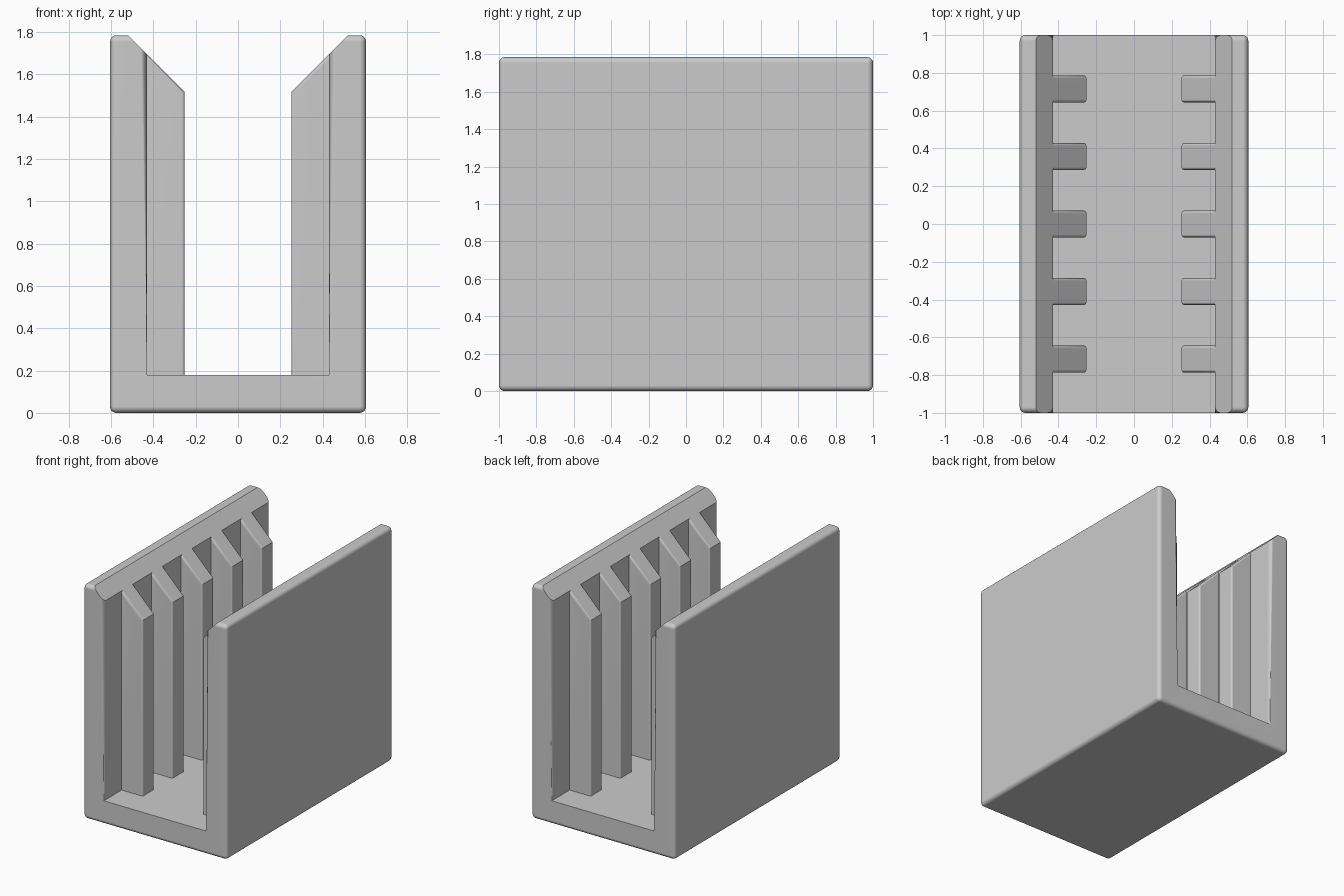
import bpy, bmesh, math
from mathutils import Vector

cube = bpy.data.objects.get("Cube")
if cube:
    bpy.data.objects.remove(cube, do_unlink=True)

# Main sizes
OUT, IN, TOP, FLOOR, HALF_LEN = 0.605, 0.43, 1.785, 0.18, 1.0
SLOPE_X = 0.52            # where the 45 degree lead-in meets the rim
RIB_TIP, RIB_W, RIB_STEP = 0.252, 0.142, 0.3575

grey = bpy.data.materials.new("plain grey")
grey.use_nodes = True
colour = (0.6, 0.6, 0.6, 1)
grey.diffuse_color = colour
grey.node_tree.nodes["Principled BSDF"].inputs["Base Color"].default_value = colour


def extrude_profile(bm, points, y0, y1):
    """Extrude an x-z outline along y; returns the new edges."""
    face = bm.faces.new([bm.verts.new((x, y0, z)) for x, z in points])
    moved = bmesh.ops.extrude_face_region(bm, geom=[face], use_keep_orig=True)["geom"]
    verts = [v for v in moved if isinstance(v, bmesh.types.BMVert)]
    bmesh.ops.translate(bm, verts=verts, vec=(0, y1 - y0, 0))
    return list({e for v in list(face.verts) + verts for e in v.link_edges})


def round_edges(bm, edges, radius, segments):
    bmesh.ops.recalc_face_normals(bm, faces=bm.faces[:])
    bmesh.ops.bevel(bm, geom=edges, offset=radius, offset_type='OFFSET',
                    segments=segments, profile=0.5, affect='EDGES', clamp_overlap=True)


def finish(bm, name):
    bmesh.ops.recalc_face_normals(bm, faces=bm.faces[:])
    mesh = bpy.data.meshes.new(name)
    bm.to_mesh(mesh)
    bm.free()
    mesh.materials.append(grey)
    obj = bpy.data.objects.new(name, mesh)
    bpy.context.collection.objects.link(obj)
    bpy.ops.object.select_all(action='DESELECT')
    obj.select_set(True)
    bpy.context.view_layer.objects.active = obj
    bpy.ops.object.shade_smooth_by_angle(angle=math.radians(30))
    obj.modifiers.new("mirror", 'MIRROR').use_clip = True
    weighted = obj.modifiers.new("flat_normals", 'WEIGHTED_NORMAL')
    weighted.keep_sharp = True
    return obj


# U-shaped channel: rounded everywhere except the two inner floor corners
bm = bmesh.new()
half = [(OUT, 0), (OUT, TOP), (IN, TOP), (IN, FLOOR)]
outline = half + [(-x, z) for x, z in reversed(half)]
edges = extrude_profile(bm, outline, -HALF_LEN, HALF_LEN)


def is_inner_corner(e):
    return all(abs(abs(v.co.x) - IN) < 1e-4 and abs(v.co.z - FLOOR) < 1e-4 for v in e.verts)


round_edges(bm, [e for e in edges if not is_inner_corner(e)], 0.03, 5)

# Keep one half, then slice the sloped lead-in off its inner rim
bmesh.ops.bisect_plane(bm, geom=bm.verts[:] + bm.edges[:] + bm.faces[:],
                       plane_co=(0, 0, 0), plane_no=(1, 0, 0), clear_inner=True)
cut = bmesh.ops.bisect_plane(bm, geom=bm.verts[:] + bm.edges[:] + bm.faces[:],
                             plane_co=(SLOPE_X, 0, TOP),
                             plane_no=Vector((-1, 0, 1)).normalized(), clear_outer=True)
rim = [e for e in cut["geom_cut"] if isinstance(e, bmesh.types.BMEdge)]
bmesh.ops.contextual_create(bm, geom=rim)
finish(bm, "channel")

# Five ribs per wall, tops following the same slope
bm = bmesh.new()
drop = TOP - SLOPE_X
rib = [(IN + 0.02, FLOOR - 0.02), (IN + 0.02, IN + drop), (IN, IN + drop),
       (RIB_TIP, RIB_TIP + drop), (RIB_TIP, FLOOR - 0.02)]
side_edges = []
for i in range(-2, 3):
    y = i * RIB_STEP
    for e in extrude_profile(bm, rib, y - RIB_W / 2, y + RIB_W / 2):
        a, b = (v.co for v in e.verts)
        if abs(a.y - b.y) < 1e-4 and min(a.x, b.x) < IN - 0.01 and max(a.z, b.z) > FLOOR:
            side_edges.append(e)
round_edges(bm, side_edges, 0.015, 4)
finish(bm, "ribs")
